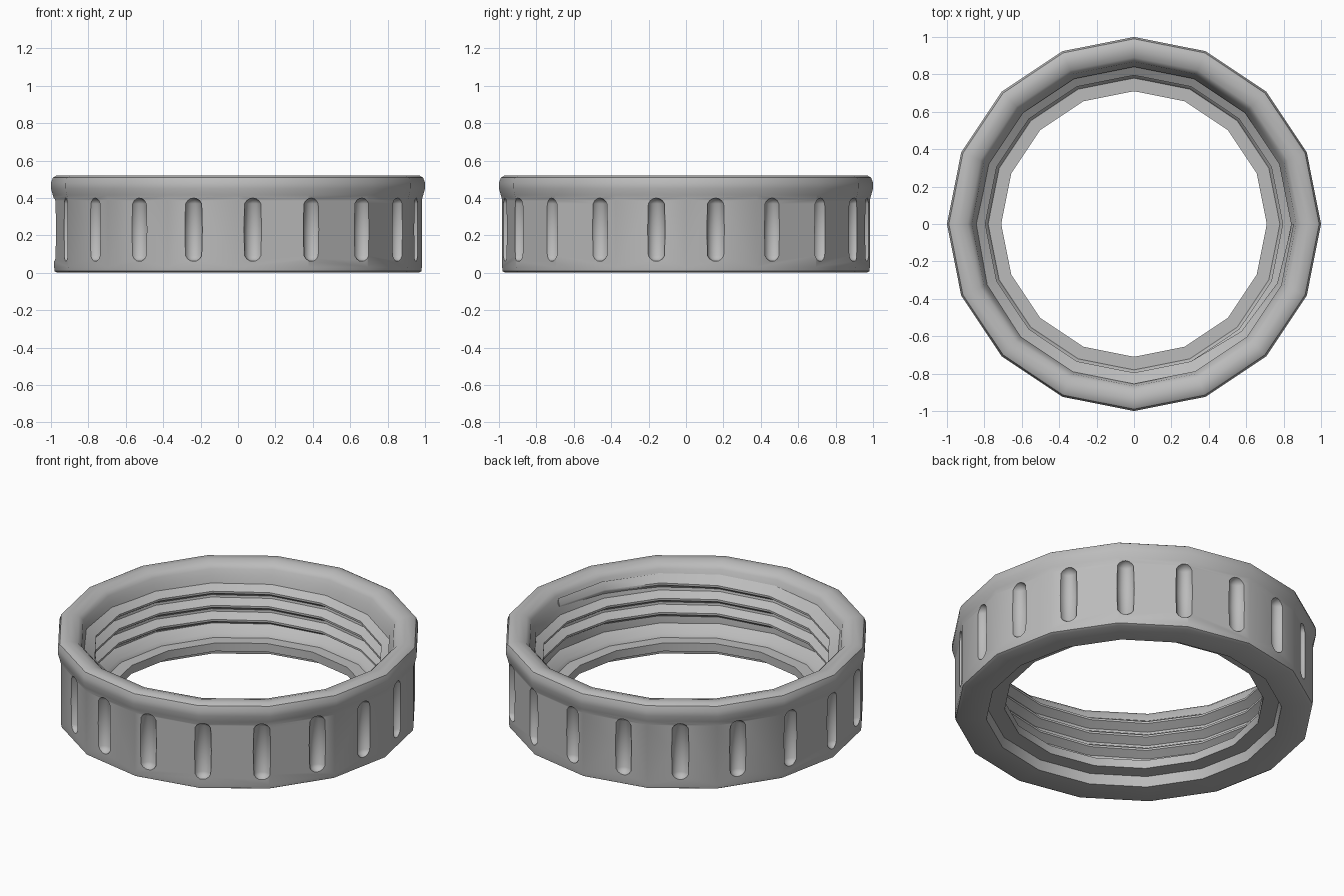
import bpy, bmesh, math
from mathutils import Matrix, Vector

cube = bpy.data.objects.get("Cube")
if cube:
    bpy.data.objects.remove(cube, do_unlink=True)

SIDES, GROOVES = 16, 19
WALL = 0.983

grey = bpy.data.materials.new("light grey")
grey.use_nodes = True
grey.diffuse_color = (0.5, 0.5, 0.5, 1)
grey.node_tree.nodes["Principled BSDF"].inputs["Base Color"].default_value = (0.5, 0.5, 0.5, 1)


def make_object(name, bm):
    bmesh.ops.recalc_face_normals(bm, faces=bm.faces)
    mesh = bpy.data.meshes.new(name)
    bm.to_mesh(mesh)
    bm.free()
    mesh.materials.append(grey)
    ob = bpy.data.objects.new(name, mesh)
    bpy.context.collection.objects.link(ob)
    return ob


def select_only(ob):
    bpy.ops.object.select_all(action="DESELECT")
    ob.select_set(True)
    bpy.context.view_layer.objects.active = ob


def sweep(bm, sections):
    """Skin a list of closed sections; returns the vertex loops."""
    loops = [[bm.verts.new(p) for p in s] for s in sections]
    for a, b in zip(loops, loops[1:]):
        for i in range(len(a)):
            j = (i + 1) % len(a)
            bm.faces.new((a[i], a[j], b[j], b[i]))
    return loops


def polar(r, angle, z):
    return Vector((r * math.cos(angle), r * math.sin(angle), z))


# Ring body: radius and height profile, turned around z
profile = [
    (0.81, 0.0), (0.965, 0.0), (0.98, 0.008), (WALL, 0.03),
    (WALL, 0.39), (0.99, 0.415), (1.0, 0.45), (1.0, 0.48), (0.99, 0.508),
    (0.97, 0.52), (0.93, 0.52), (0.89, 0.508), (0.867, 0.485), (0.86, 0.45),
    (0.84, 0.42), (0.84, 0.17), (0.79, 0.13), (0.78, 0.11),
    (0.71, 0.11), (0.71, 0.06), (0.80, 0.06),
]
bm = bmesh.new()
step = math.tau / SIDES
loops = sweep(bm, [[polar(r, k * step, z) for r, z in profile] for k in range(SIDES)])
first, last = loops[0], loops[-1]
for i in range(len(first)):
    j = (i + 1) % len(first)
    bm.faces.new((last[i], last[j], first[j], first[i]))
ring = make_object("ring_body", bm)

# Grip grooves: upright capsules cut into the outer wall
bm = bmesh.new()
for k in range(GROOVES):
    angle = (k + 0.5) * math.tau / GROOVES
    off = angle % step - step / 2
    r = WALL * math.cos(step / 2) / math.cos(off) + 0.008
    new = bmesh.ops.create_uvsphere(bm, u_segments=12, v_segments=8, radius=0.05)["verts"]
    for v in new:
        if abs(v.co.z) < 0.001:
            v.co.z = 0
        v.co.z += math.copysign(0.12, v.co.z) if v.co.z else 0
    bmesh.ops.transform(bm, verts=new, matrix=Matrix.Translation(polar(r, angle, 0.23))
                        @ Matrix.Rotation(angle, 4, "Z"))
cutter = make_object("groove_cutter", bm)
cutter.hide_render = True
cut = ring.modifiers.new("grooves", "BOOLEAN")
cut.object = cutter
cut.operation = "DIFFERENCE"
cut.solver = "EXACT"
select_only(ring)
bpy.ops.object.modifier_apply(modifier=cut.name)
bpy.data.objects.remove(cutter, do_unlink=True)

# Inner screw thread: a V-shaped ridge swept along a helix, fading at both ends
bm = bmesh.new()
turns, pitch, start = 3, 0.085, 0.175
count = int(turns * SIDES)
sections = []
for k in range(count + 1):
    angle = k * step
    z = start + pitch * k / SIDES
    crest = 0.795 + 0.05 * max(0, 1 - min(k, count - k) / 3)
    sections.append([polar(0.855, angle, z - 0.045), polar(crest, angle, z - 0.006),
                     polar(crest, angle, z + 0.006), polar(0.855, angle, z + 0.045)])
loops = sweep(bm, sections)
bm.faces.new(loops[0])
bm.faces.new(loops[-1])
thread = make_object("inner_thread", bm)

for ob in (ring, thread):
    select_only(ob)
    bpy.ops.object.shade_smooth_by_angle(angle=math.radians(35))
